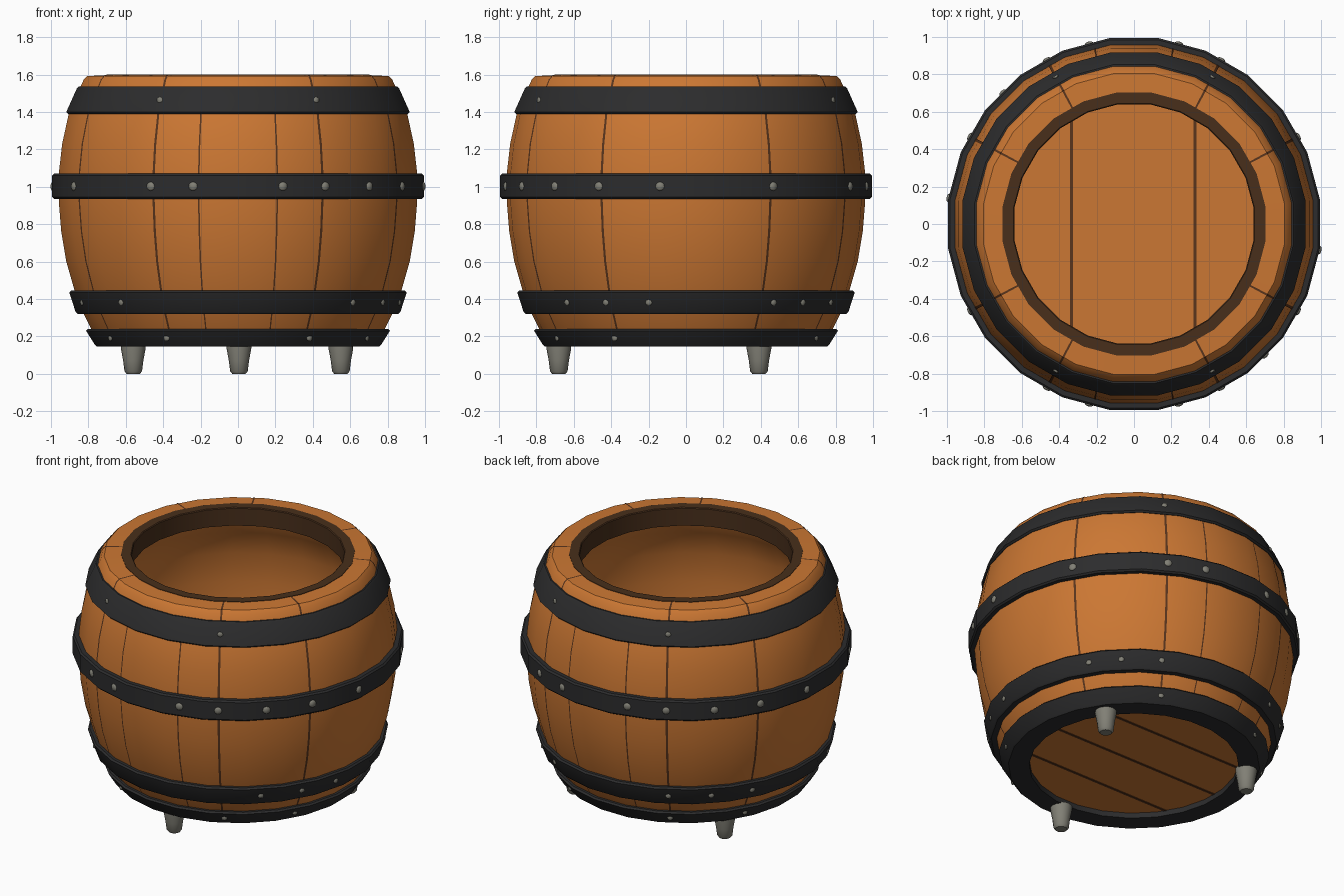
import bpy, bmesh, math
from mathutils import Vector, Matrix

if "Cube" in bpy.data.objects:
    bpy.data.objects.remove(bpy.data.objects["Cube"])

SIDES = 24
STEP = 360 / SIDES


def material(name, rgb):
    m = bpy.data.materials.new(name)
    m.diffuse_color = (*rgb, 1)
    m.use_nodes = True
    m.node_tree.nodes["Principled BSDF"].inputs["Base Color"].default_value = m.diffuse_color
    return m


WOOD = material("orange wood", (0.60, 0.185, 0.033))
SEAM = material("dark seam", (0.10, 0.035, 0.012))
IRON = material("black iron", (0.025, 0.025, 0.026))
LINING = material("dark brown lining", (0.065, 0.028, 0.011))
STONE = material("grey metal", (0.22, 0.215, 0.18))


def finish(name, bm, mat, angle=40, normals=True):
    if normals:
        bmesh.ops.recalc_face_normals(bm, faces=bm.faces[:])
    me = bpy.data.meshes.new(name)
    bm.to_mesh(me)
    bm.free()
    me.materials.append(mat)
    ob = bpy.data.objects.new(name, me)
    bpy.context.collection.objects.link(ob)
    bpy.ops.object.select_all(action='DESELECT')
    ob.select_set(True)
    bpy.context.view_layer.objects.active = ob
    bpy.ops.object.shade_smooth_by_angle(angle=math.radians(angle))
    return ob


def on_side(r, z, deg):
    """Point on the 24-sided lathe surface whose flat faces lie at radius r."""
    off = (deg + STEP / 2) % STEP - STEP / 2
    rad = r / math.cos(math.radians(off))
    a = math.radians(deg)
    return Vector((rad * math.cos(a), rad * math.sin(a), z))


def lathe(name, profile, mat, closed=True, angle=40):
    bm = bmesh.new()
    cols = [[bm.verts.new(on_side(r, z, (i + 0.5) * STEP)) for r, z in profile]
            for i in range(SIDES)]
    n = len(profile)
    for i in range(SIDES):
        a, b = cols[i], cols[(i + 1) % SIDES]
        for j in range(n if closed else n - 1):
            k = (j + 1) % n
            bm.faces.new((a[j], b[j], b[k], a[k]))
    return finish(name, bm, mat, angle)


def disc(name, r, z, thick, mat):
    bm = bmesh.new()
    low = [bm.verts.new(on_side(r, z, (i + 0.5) * STEP)) for i in range(SIDES)]
    face = bm.faces.new(low)
    ext = bmesh.ops.extrude_face_region(bm, geom=[face])
    top = [v for v in ext["geom"] if isinstance(v, bmesh.types.BMVert)]
    bmesh.ops.translate(bm, verts=top, vec=(0, 0, thick))
    return finish(name, bm, mat)


# Staved barrel wall: outside curve, rounded rim, inside curve
OUTER = [(0.745, 0.17), (0.785, 0.24), (0.83, 0.33), (0.875, 0.45), (0.918, 0.6),
         (0.945, 0.76), (0.958, 0.92), (0.957, 1.08), (0.94, 1.23), (0.905, 1.39),
         (0.845, 1.53), (0.825, 1.572), (0.805, 1.592), (0.70, 1.597)]
INNER = [(0.70, 1.48), (0.80, 1.36), (0.85, 1.2), (0.87, 1.0), (0.85, 0.7),
         (0.79, 0.4), (0.70, 0.17)]
lathe("barrel_staves", OUTER + INNER, WOOD)

# Dark seams between the staves, laid over the outside and the rim
bm = bmesh.new()
seam_angles = [q + s * 28 for q in (0, 90, 180, 270) for s in (-1, 1)]
seam_angles += [q + s * 12.6 for q in (90, 270) for s in (-1, 1)]
for deg in seam_angles:
    half = 0.4 if abs(deg % 90) in (28, 62) else 0.25
    last = len(OUTER) if half > 0.3 else 10
    prev = None
    for r, z in OUTER[:last]:
        lift = 0.002
        zz = z + (lift if z > 1.57 else 0)
        pair = [bm.verts.new(on_side(r + lift, zz, deg - half)),
                bm.verts.new(on_side(r + lift, zz, deg + half))]
        if prev:
            bm.faces.new((prev[0], prev[1], pair[1], pair[0]))
        prev = pair
finish("stave_seams", bm, SEAM, normals=False)


# Iron hoops with slightly bevelled edges: bottom z, radius, top z, radius
def hoop(name, z0, r0, z1, r1, depth=0.07):
    b = 0.01
    lathe(name, [(r0 - depth, z0), (r0 - b, z0), (r0, z0 + b), (r1, z1 - b),
                 (r1 - b, z1), (r1 - depth, z1)], IRON)


HOOPS = {
    "top_hoop": (1.39, 0.918, 1.535, 0.862, (-118, -62, 62, 118)),
    "middle_hoop": (0.935, 0.994, 1.07, 0.994,
                    seam_angles[:8] + [-104, -76, 76, 104, -45, -8, 172, 135]),
    "lower_hoop": (0.32, 0.868, 0.445, 0.902,
                   (-135, -46, -29, -13, 32, 45, 61, 118, 135, 152, 200)),
    "bottom_hoop": (0.145, 0.765, 0.24, 0.812, (-150, -119, -61, -29, 62, 118, 152)),
}
rivets = bmesh.new()
for name, (z0, r0, z1, r1, angles) in HOOPS.items():
    hoop(name, z0, r0, z1, r1)
    size = 0.024 if name == "middle_hoop" else 0.018
    for deg in angles:
        p = on_side((r0 + r1) / 2, (z0 + z1) / 2, deg)
        rot = Matrix.Rotation(math.radians(deg), 4, 'Z')
        bmesh.ops.create_uvsphere(
            rivets, u_segments=8, v_segments=6, radius=size,
            matrix=Matrix.Translation(p) @ rot @ Matrix.Diagonal((0.45, 1, 1, 1)))
finish("hoop_rivets", rivets, STONE, 60)

# Dark lining ring in the mouth, and iron ring under the base
lathe("mouth_ring", [(0.64, 1.48), (0.703, 1.48), (0.703, 1.60), (0.645, 1.60),
                     (0.64, 1.595)], LINING)
lathe("base_ring", [(0.63, 0.145), (0.755, 0.145), (0.755, 0.22), (0.63, 0.22)], IRON)

# Plank discs: inside floor and underside
disc("inner_floor", 0.72, 0.215, 0.025, WOOD)
disc("base_boards", 0.70, 0.18, 0.03, WOOD)


# Seams of the plank discs, thin plates
def plank_seams(name, z, offsets, r, along_x):
    bm = bmesh.new()
    for o in offsets:
        length = 2 * math.sqrt(r * r - o * o)
        size = (length, 0.016, 0.006) if along_x else (0.016, length, 0.006)
        pos = (0, o, z) if along_x else (o, 0, z)
        bmesh.ops.create_cube(bm, size=1, matrix=Matrix.Translation(pos)
                              @ Matrix.Diagonal((*size, 1)))
    finish(name, bm, SEAM)


plank_seams("floor_seams", 0.241, (-0.335, 0.325), 0.71, False)
plank_seams("base_seams", 0.179, (-0.34, 0, 0.34), 0.66, True)

# Three tapered feet
for name, x, y in (("front_foot", 0.005, -0.68), ("left_foot", -0.56, 0.39),
                   ("right_foot", 0.55, 0.39)):
    bm = bmesh.new()
    prof = [(0.0, 0.0), (0.036, 0.0), (0.047, 0.014), (0.054, 0.07), (0.066, 0.135),
            (0.066, 0.155), (0.0, 0.155)]
    vs = [bm.verts.new((r, 0, z)) for r, z in prof]
    es = [bm.edges.new(p) for p in zip(vs, vs[1:])]
    bmesh.ops.spin(bm, geom=vs + es, cent=(0, 0, 0), axis=(0, 0, 1),
                   angle=math.tau, steps=16, use_merge=True)
    bmesh.ops.remove_doubles(bm, verts=bm.verts[:], dist=1e-4)
    bmesh.ops.translate(bm, verts=bm.verts[:], vec=(x, y, 0))
    finish(name, bm, STONE, 50)
